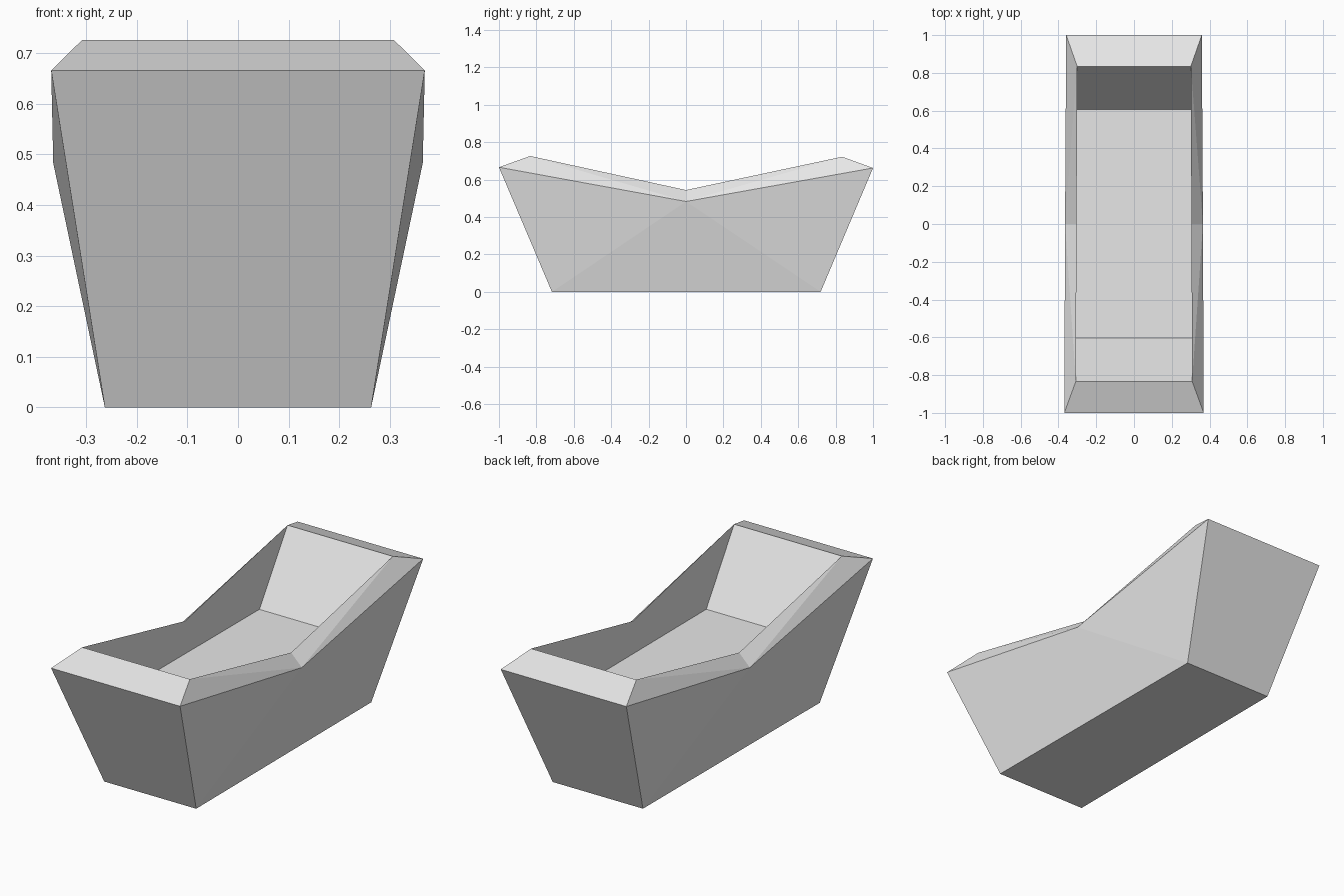
import bpy
import bmesh

cube = bpy.data.objects.get("Cube")
if cube:
    bpy.data.objects.remove(cube, do_unlink=True)

# Single light grey finish
grey = bpy.data.materials.new("light_grey")
grey.use_nodes = True
colour = (0.8, 0.8, 0.8, 1.0)
grey.diffuse_color = colour
grey.node_tree.nodes["Principled BSDF"].inputs["Base Color"].default_value = colour

# Key points as (half width, y, z)
points = {
    "base_front": (0.263, -0.717, 0.0),
    "base_back": (0.258, 0.72, 0.0),
    "outer_front": (0.369, -1.0, 0.666),
    "outer_mid": (0.365, 0.0, 0.483),
    "outer_back": (0.359, 1.0, 0.662),
    "inner_front": (0.308, -0.833, 0.726),
    "inner_mid": (0.304, 0.0, 0.544),
    "inner_back": (0.301, 0.835, 0.722),
    "floor_front": (0.307, -0.604, 0.374),
    "floor_back": (0.302, 0.606, 0.374),
}

bm = bmesh.new()
verts = {(name, s): bm.verts.new((s * x, y, z))
         for name, (x, y, z) in points.items() for s in (-1, 1)}

# Faces of each long side, repeated left and right
side_faces = [
    ("base_front", "base_back", "outer_mid"),
    ("base_front", "outer_mid", "outer_front"),
    ("base_back", "outer_back", "outer_mid"),
    ("outer_front", "outer_mid", "inner_front"),
    ("outer_mid", "inner_mid", "inner_front"),
    ("outer_mid", "outer_back", "inner_back"),
    ("outer_mid", "inner_back", "inner_mid"),
    ("inner_front", "inner_mid", "floor_front"),
    ("inner_mid", "floor_back", "floor_front"),
    ("inner_mid", "inner_back", "floor_back"),
]
for s in (-1, 1):
    for names in side_faces:
        bm.faces.new([verts[n, s] for n in names])

# Faces that span the width: end walls, rims, inner slopes, floor and underside
loop = ["base_front", "outer_front", "inner_front", "floor_front",
        "floor_back", "inner_back", "outer_back", "base_back"]
for a, b in zip(loop, loop[1:] + loop[:1]):
    bm.faces.new([verts[a, -1], verts[a, 1], verts[b, 1], verts[b, -1]])

bmesh.ops.recalc_face_normals(bm, faces=bm.faces[:])
mesh = bpy.data.meshes.new("trough_body")
bm.to_mesh(mesh)
bm.free()
mesh.materials.append(grey)
trough = bpy.data.objects.new("trough_body", mesh)
bpy.context.collection.objects.link(trough)
